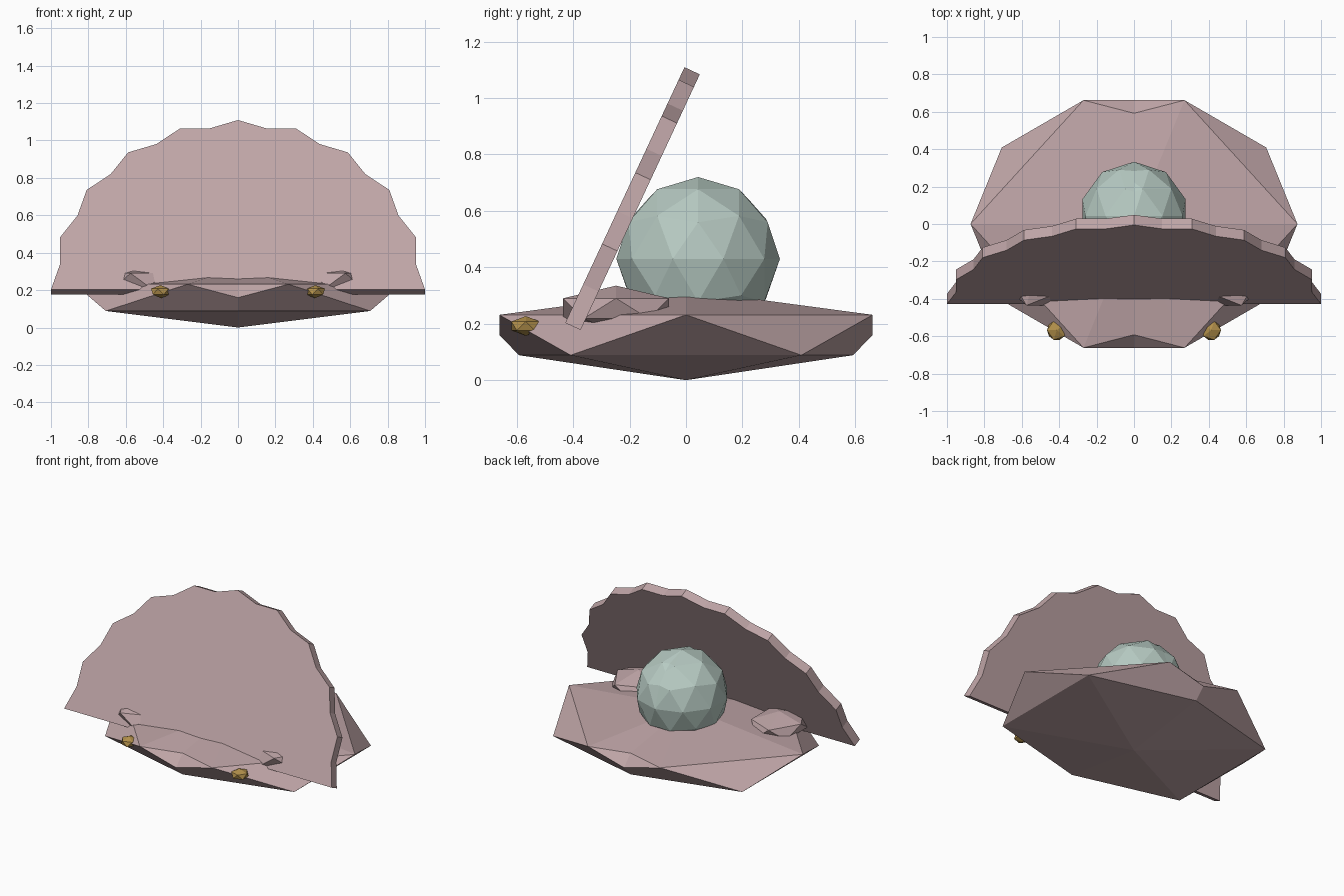
import bpy, bmesh, math
from mathutils import Matrix, Vector

cube = bpy.data.objects.get("Cube")
if cube:
    bpy.data.objects.remove(cube, do_unlink=True)


def make_material(name, color):
    mat = bpy.data.materials.new(name)
    mat.use_nodes = True
    rgba = (*color, 1.0)
    mat.diffuse_color = rgba
    for node in mat.node_tree.nodes:
        if node.type == "BSDF_PRINCIPLED":
            node.inputs["Base Color"].default_value = rgba
    return mat


shell_pink = make_material("shell pink", (0.52, 0.375, 0.385))
pearl_green = make_material("pearl green", (0.47, 0.59, 0.54))
dull_gold = make_material("dull gold", (0.45, 0.28, 0.07))


def add_object(name, bm, mat):
    mesh = bpy.data.meshes.new(name)
    bm.to_mesh(mesh)
    bm.free()
    mesh.materials.append(mat)
    obj = bpy.data.objects.new(name, mesh)
    bpy.context.collection.objects.link(obj)
    return obj


def faceted_ball(name, center, radii, detail, mat):
    """Stretched icosphere, cut at the middle plane and mirrored left to right."""
    bm = bmesh.new()
    bmesh.ops.create_icosphere(bm, subdivisions=detail, radius=1)
    bm.transform(Matrix.Translation(center) @ Matrix.Diagonal((*radii, 1)))
    bmesh.ops.bisect_plane(bm, geom=bm.verts[:] + bm.edges[:] + bm.faces[:], dist=1e-5,
                           plane_co=(0, 0, 0), plane_no=(1, 0, 0), clear_inner=True)
    obj = add_object(name, bm, mat)
    mirror = obj.modifiers.new("Mirror", "MIRROR")
    mirror.use_axis[0] = True
    return obj


# Lower shell, pearl, and the paired hinge knobs and gold beads
faceted_ball("lower_shell", (0, 0, 0.16), (0.977, 0.778, 0.16), 1, shell_pink)
faceted_ball("pearl", (0, 0.043, 0.43), (0.29, 0.29, 0.29), 2, pearl_green)
faceted_ball("hinge_knobs", (0.525, -0.248, 0.254), (0.18, 0.22, 0.081), 1, shell_pink)
faceted_ball("gold_beads", (0.413, -0.568, 0.192), (0.058, 0.06, 0.035), 1, dull_gold)

# Upper shell: a scalloped half disc, leaning back
bm = bmesh.new()
SEGMENTS = 20
rim = []
for i in range(SEGMENTS + 1):
    angle = math.pi * i / SEGMENTS
    r = 1.0 if i % 2 == 0 else 0.963
    rim.append(bm.verts.new((r * math.cos(angle), 0, r * math.sin(angle))))
face = bm.faces.new(rim)
extruded = bmesh.ops.extrude_face_region(bm, geom=[face])
moved = [v for v in extruded["geom"] if isinstance(v, bmesh.types.BMVert)]
bmesh.ops.translate(bm, verts=moved, vec=Vector((0, 0.06, 0)))
bmesh.ops.recalc_face_normals(bm, faces=bm.faces[:])
lid = add_object("upper_shell", bm, shell_pink)
lid.location = (0, -0.428, 0.203)
lid.rotation_euler = (math.radians(-25), 0, 0)
